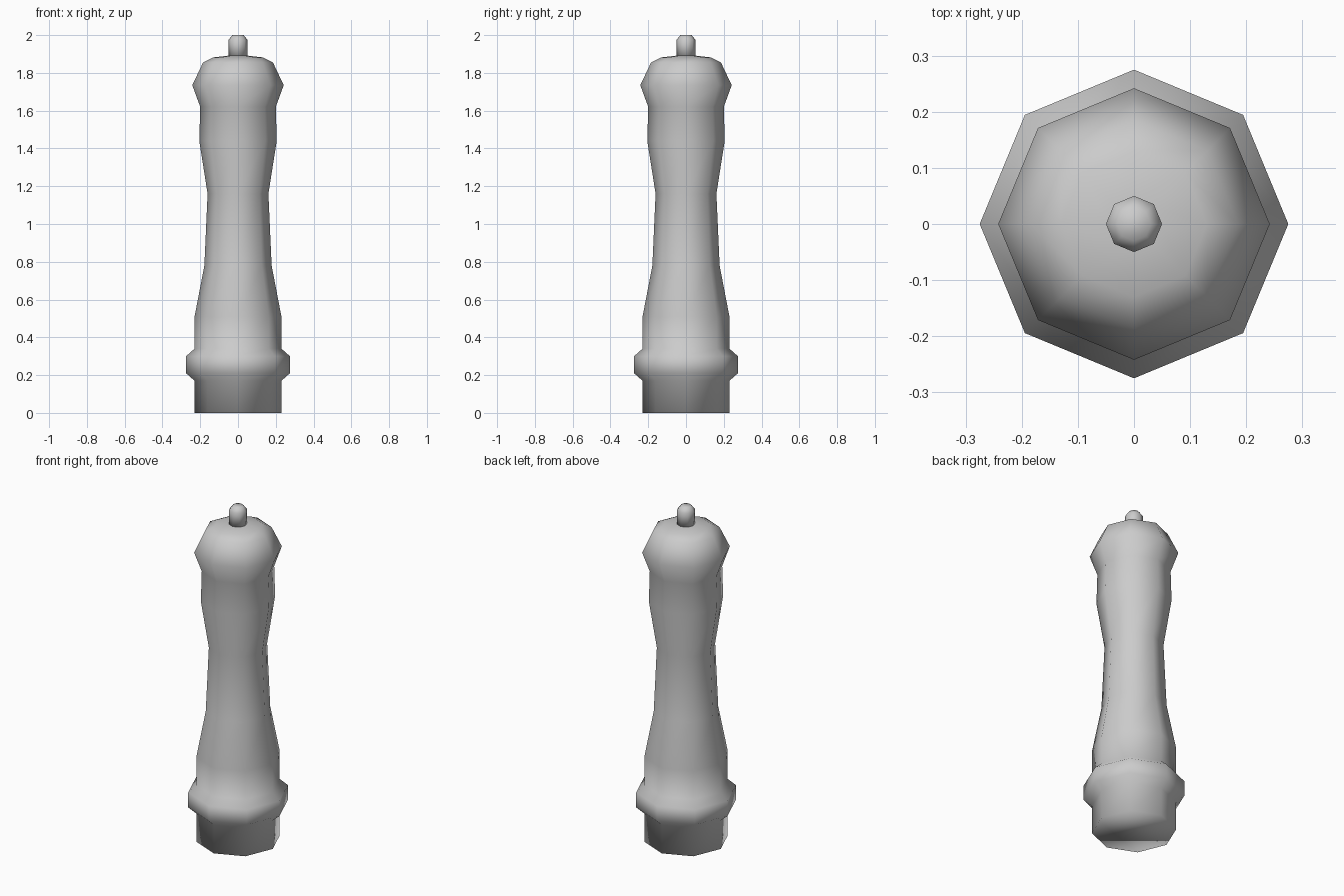
import bpy, bmesh
from math import cos, sin, tau

if "Cube" in bpy.data.objects:
    bpy.data.objects.remove(bpy.data.objects["Cube"])

SIDES = 8


def lathe(name, profile):
    """Turn a (radius, z) profile into a smooth-shaded, capped octagonal solid."""
    bm = bmesh.new()
    rings = [[bm.verts.new((r * cos(tau * i / SIDES), r * sin(tau * i / SIDES), z))
              for i in range(SIDES)] for r, z in profile]
    for a, b in zip(rings, rings[1:]):
        for i in range(SIDES):
            j = (i + 1) % SIDES
            bm.faces.new((a[i], a[j], b[j], b[i]))
    bm.faces.new(rings[0][::-1])
    bm.faces.new(rings[-1])
    for f in bm.faces:
        f.smooth = True
    mesh = bpy.data.meshes.new(name)
    bm.to_mesh(mesh)
    bm.free()
    obj = bpy.data.objects.new(name, mesh)
    bpy.context.collection.objects.link(obj)
    return obj


# Turned body: foot, collar, waist, shoulder and rounded head
lathe("mill_body", [
    (0.23, 0.0), (0.23, 0.17), (0.275, 0.21), (0.275, 0.30), (0.23, 0.34),
    (0.23, 0.51), (0.178, 0.78), (0.161, 1.16), (0.205, 1.44), (0.20, 1.62),
    (0.242, 1.735), (0.185, 1.855), (0.13, 1.882), (0.045, 1.892),
])

# Small nut on top
lathe("top_knob", [(0.05, 1.885), (0.05, 1.975), (0.03, 2.0)])
